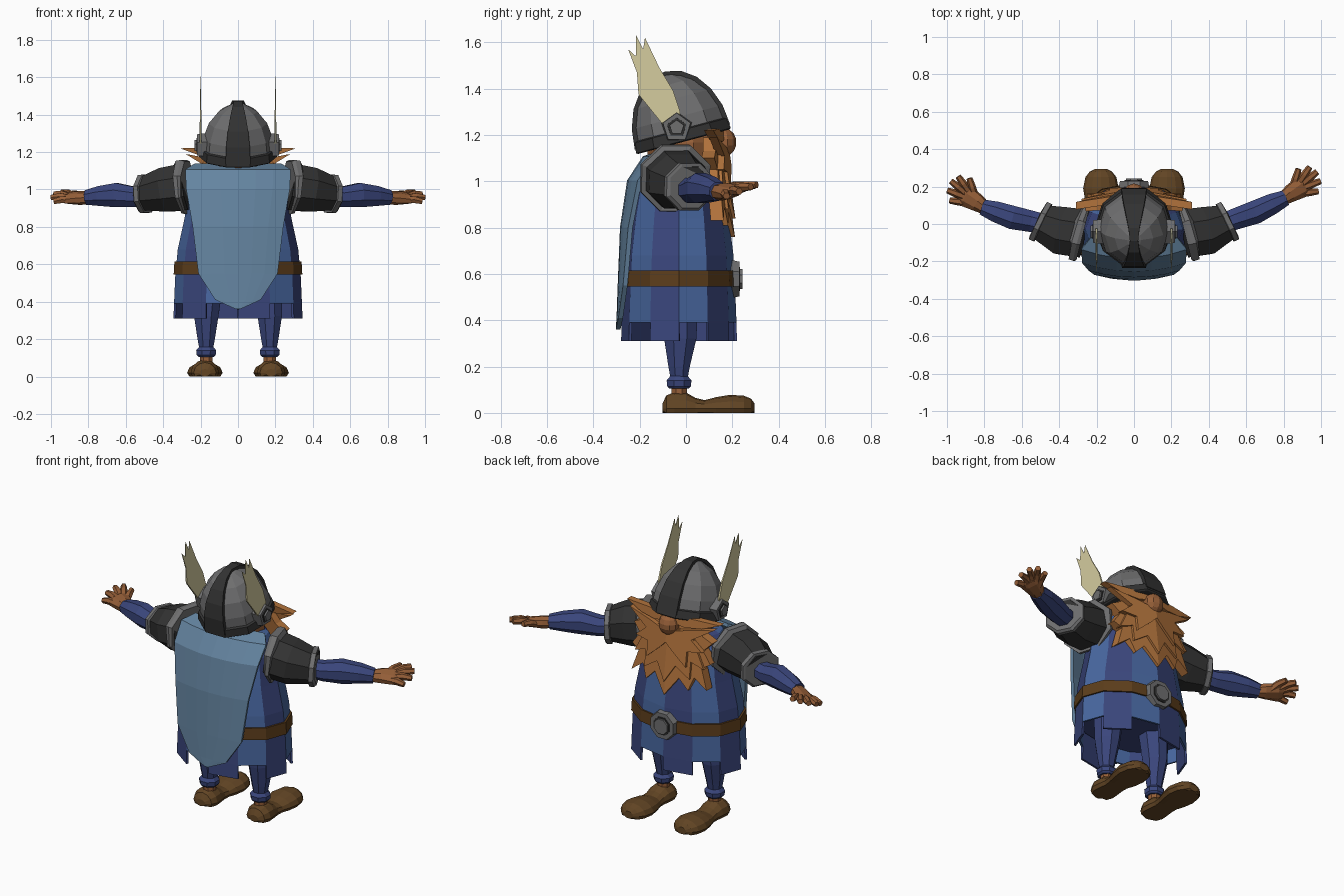
import bpy, bmesh, math
from mathutils import Vector

cube = bpy.data.objects.get("Cube")
if cube:
    bpy.data.objects.remove(cube, do_unlink=True)


def material(name, *rgb):
    m = bpy.data.materials.new(name)
    m.use_nodes = True
    c = [((v / 255 + 0.055) / 1.055) ** 2.4 for v in rgb] + [1]
    m.diffuse_color = c
    m.node_tree.nodes["Principled BSDF"].inputs["Base Color"].default_value = c
    return m


CAPE = material("cape_blue", 100, 132, 160)
FEATHER = material("feather_cream", 212, 203, 158)
STEEL = material("steel", 110, 110, 111)
IRON = material("dark_iron", 50, 50, 50)
SKIN = material("skin", 150, 95, 56)
HAIR = material("ginger_hair", 178, 115, 60)
BLUE = material("tunic_blue", 72, 103, 160)
NAVY = material("tunic_navy", 58, 70, 124)
BOOT = material("boot_brown", 98, 69, 36)
BELT = material("belt_brown", 92, 61, 27)


def finish(name, bm, mats, rule=None, thick=0, offset=-1):
    bmesh.ops.recalc_face_normals(bm, faces=bm.faces)
    if rule:
        for f in bm.faces:
            f.material_index = rule(f.calc_center_median())
    mesh = bpy.data.meshes.new(name)
    bm.to_mesh(mesh)
    bm.free()
    for m in mats:
        mesh.materials.append(m)
    ob = bpy.data.objects.new(name, mesh)
    bpy.context.collection.objects.link(ob)
    if thick:
        mod = ob.modifiers.new("thickness", "SOLIDIFY")
        mod.thickness = thick
        mod.offset = offset


def skin_rings(rings, closed=True, start=True):
    """Bridge point rings (or open rows) into a bmesh."""
    bm = bmesh.new()
    vs = [[bm.verts.new(p) for p in r] for r in rings]
    n = len(rings[0])
    for a, b in zip(vs, vs[1:]):
        for i in range(n if closed else n - 1):
            j = (i + 1) % n
            bm.faces.new((a[i], a[j], b[j], b[i]))
    if closed:
        if start:
            bm.faces.new(vs[0])
        bm.faces.new(vs[-1])
    return bm


def tube(name, stations, mat, n=8, side=1, roll=0):
    """Stations are x, y, z, horizontal radius, vertical radius."""
    pts = [Vector((s[0] * side, s[1], s[2])) for s in stations]
    rings = []
    for k, (p, s) in enumerate(zip(pts, stations)):
        t = (pts[min(k + 1, len(pts) - 1)] - pts[max(k - 1, 0)]).normalized()
        ref = Vector((0, 1, 0)) if abs(t.z) > 0.9 else Vector((0, 0, 1))
        u = t.cross(ref).normalized()
        w = u.cross(t)
        r = roll * side
        u, w = u * math.cos(r) - w * math.sin(r), w * math.cos(r) + u * math.sin(r)
        angles = [math.tau * (i + 0.5) / n - math.pi / 2 for i in range(n)]
        rings.append([p + u * s[3] * math.cos(a) + w * s[4] * math.sin(a) for a in angles])
    finish(name, skin_rings(rings), [mat])


def plate(name, outline, place, mat):
    """Extrude a flat outline, then bend it with place(a, b, depth 0..1)."""
    bm = bmesh.new()
    face = bm.faces.new([bm.verts.new((a, b, 0)) for a, b in outline])
    ext = bmesh.ops.extrude_face_region(bm, geom=[face], use_keep_orig=True)
    for v in ext["geom"]:
        if isinstance(v, bmesh.types.BMVert):
            v.co.z = 1
    bmesh.ops.triangulate(bm, faces=[f for f in bm.faces if len(f.verts) > 4])
    for v in bm.verts:
        v.co = place(*v.co)
    finish(name, bm, [mat])


def ball(name, centre, radii, mat):
    bm = bmesh.new()
    bmesh.ops.create_uvsphere(bm, u_segments=10, v_segments=7, radius=1)
    for v in bm.verts:
        v.co = Vector([c + r * a for c, r, a in zip(centre, radii, v.co)])
    finish(name, bm, [mat])


def oval(z, rx, ry):
    return [(rx * math.cos(math.tau * i / 12), ry * math.sin(math.tau * i / 12) - 0.03, z)
            for i in range(12)]


# Tunic: twelve alternating panels, the navy ones hanging lower
def panel(c):
    return int(math.floor(math.atan2(c.y + 0.03, c.x) / (math.pi / 6))) % 2


body = [(0.31, 0.345, 0.25), (0.39, 0.342, 0.248), (0.545, 0.335, 0.242), (0.68, 0.322, 0.235),
        (0.84, 0.287, 0.215), (1.0, 0.26, 0.185), (1.09, 0.2, 0.15), (1.13, 0.11, 0.1)]
bm = skin_rings([oval(*r) for r in body], start=False)
short = [f for f in bm.faces if f.calc_center_median().z < 0.38
         and panel(f.calc_center_median()) == 0]
bmesh.ops.delete(bm, geom=short, context="FACES")
finish("tunic", bm, [BLUE, NAVY], panel, 0.012)
finish("tunic_lining", skin_rings([oval(0.47, 0.32, 0.225), oval(0.49, 0.32, 0.225)]), [NAVY])
finish("belt", skin_rings([oval(0.545, 0.344, 0.252), oval(0.615, 0.34, 0.248)]), [BELT])
for name, r, y, mat in (("buckle_rim", 0.09, 0.23, STEEL), ("buckle_inset", 0.062, 0.234, IRON),
                        ("buckle_boss", 0.052, 0.243, STEEL)):
    tube(name, [(0, 0.19, 0.578, r, r), (0, y, 0.578, r * 0.9, r * 0.9)], mat)

# Cape: rows of height, half width, middle y, edge y
rows = [(1.13, 0.23, -0.09, -0.07), (1.1, 0.28, -0.18, -0.13), (1.0, 0.275, -0.245, -0.2),
        (0.8, 0.24, -0.275, -0.24), (0.55, 0.21, -0.285, -0.262),
        (0.41, 0.12, -0.29, -0.282), (0.36, 0.01, -0.293, -0.293)]
steps = [i / 3 for i in range(-3, 4)]
grid = [[(w * t, m + (e - m) * t * t, z) for t in steps] for z, w, m, e in rows]
finish("cape", skin_rings(grid, closed=False), [CAPE], thick=0.02, offset=0)

# Head and nose
ball("head", (0, -0.015, 1.13), (0.165, 0.155, 0.17), SKIN)
ball("nose", (0, 0.162, 1.168), (0.06, 0.056, 0.062), SKIN)

# Beard, moustache and brows: jagged layers folded along the middle
layers = {
    "beard_lower": (0, 0.055, [(0, 0.76), (0.08, 0.87), (0.14, 0.81), (0.17, 0.89), (0.25, 0.83),
                               (0.21, 0.95), (0.26, 0.98), (0.21, 1.05), (0.26, 1.1),
                               (0.2, 1.13), (0.15, 1.19), (0, 1.19)]),
    "beard_upper": (0.013, 0.035, [(0, 0.84), (0.06, 0.94), (0.15, 0.88), (0.15, 0.98), (0.23, 0.95),
                                   (0.18, 1.05), (0.14, 1.15), (0, 1.15)]),
    "moustache": (0.028, 0.035, [(0, 1.07), (0.04, 1.03), (0.13, 0.95), (0.13, 1.04), (0.22, 1.05),
                                 (0.15, 1.11), (0.28, 1.19), (0.12, 1.16), (0, 1.13)]),
    "brow": (0.02, 0.04, [(0, 1.19), (0.1, 1.17), (0.2, 1.18), (0.31, 1.22), (0.15, 1.225),
                          (0, 1.22)]),
}
for name, (front, depth, outline) in layers.items():
    for s, label in ((1, "left"), (-1, "right")):
        plate(f"{name}_{label}", outline, lambda x, z, d: Vector(
            (s * x, 0.206 + front - 0.14 * (z - 0.8) - 0.16 * x - d * depth, z)), HAIR)

# Helmet: tilted ten-sided dome with a raised dark crest band and rim
tilt = math.radians(15)


def tilted(x, y, h):
    return (x, -0.015 + y * math.cos(tilt) - h * math.sin(tilt),
            1.19 + y * math.sin(tilt) + h * math.cos(tilt))


def helmet_ring(h, k):
    angles = [math.tau * (i + 0.5) / 10 + math.pi / 2 for i in range(10)]
    return [tilted(0.195 * k * math.cos(a), 0.208 * k * math.sin(a), h) for a in angles]


dome = [(0, 1.0), (0.09, 0.95), (0.17, 0.8), (0.235, 0.53), (0.272, 0.2), (0.278, 0.1)]
finish("helmet", skin_rings([helmet_ring(*r) for r in dome]), [STEEL])
finish("helmet_rim", skin_rings([helmet_ring(-0.02, 1.03), helmet_ring(-0.015, 1.07),
                                 helmet_ring(0.03, 1.04), helmet_ring(0.035, 0.98)]), [IRON])
crest = []
for i in range(-5, 6):
    a = math.pi / 2 * i / 5
    half = 0.022 + 0.045 * abs(math.sin(a)) ** 1.5
    crest.append([tilted(x, 0.203 * math.sin(a), 0.284 * math.cos(a)) for x in (-half, half)])
finish("helmet_crest", skin_rings(crest, closed=False), [IRON], thick=0.02, offset=0)

wing = [(-0.1, 1.245), (-0.03, 1.27), (-0.025, 1.3), (-0.055, 1.39), (-0.115, 1.49), (-0.177, 1.62),
        (-0.185, 1.57), (-0.215, 1.63), (-0.217, 1.54), (-0.25, 1.57), (-0.212, 1.47), (-0.205, 1.375)]
shoulder = [(0.28, -0.05, 1.015, 0.14, 0.135), (0.39, -0.035, 0.998, 0.138, 0.128),
            (0.505, 0.012, 0.975, 0.1, 0.095)]
arm = [(0.44, -0.01, 0.97, 0.055, 0.05), (0.55, 0.025, 0.96, 0.062, 0.058),
       (0.65, 0.055, 0.97, 0.068, 0.07), (0.74, 0.095, 0.965, 0.06, 0.057),
       (0.81, 0.125, 0.957, 0.045, 0.042)]
palm = [(0.79, 0.115, 0.955, 0.034, 0.034), (0.84, 0.15, 0.955, 0.05, 0.036),
        (0.9, 0.185, 0.955, 0.063, 0.028), (0.925, 0.197, 0.955, 0.05, 0.018)]
fingers = {"thumb": (0.85, 0.18, 0.88, 0.28), "first": (0.885, 0.21, 0.94, 0.29),
           "middle": (0.9, 0.2, 0.98, 0.265), "ring": (0.905, 0.18, 0.998, 0.215),
           "little": (0.895, 0.15, 0.985, 0.16)}
leg = [(0.17, -0.03, 0.12, 0.034, 0.034), (0.17, -0.03, 0.2, 0.05, 0.05),
       (0.17, -0.025, 0.32, 0.07, 0.075), (0.16, -0.025, 0.48, 0.085, 0.085)]
boot = [(-0.102, 0.03, 0.04), (-0.085, 0.06, 0.075), (-0.05, 0.076, 0.09), (0.0, 0.072, 0.088),
        (0.04, 0.066, 0.065), (0.08, 0.07, 0.055), (0.13, 0.085, 0.068), (0.19, 0.095, 0.078),
        (0.25, 0.083, 0.074), (0.28, 0.06, 0.062), (0.295, 0.03, 0.042)]

# Both arms reach sideways, one swung a little further back
for s, label, swing in ((1, "left", 0.015), (-1, "right", -0.035)):
    def swung(stations):
        return [(x, y + swing * min(1, (x - 0.44) / 0.36), *rest) for x, y, *rest in stations]

    # Helmet bosses and feather wings
    for name, x, r, mat in (("wing_boss", 0.218, 0.07, STEEL), ("wing_boss_inset", 0.222, 0.048, IRON),
                            ("wing_boss_centre", 0.232, 0.036, STEEL)):
        tube(f"{name}_{label}", [(0.165, -0.04, 1.232, r, r), (x, -0.04, 1.232, r * 0.9, r * 0.9)],
             mat, 5, s)
    plate(f"wing_{label}", wing, lambda y, z, d: Vector(
        (s * (0.2 + (d - 0.5) * 0.03 * (1.66 - z)), y, z)), FEATHER)

    # Shoulder guard with its two rims
    tube(f"shoulder_guard_{label}", shoulder, IRON, 8, s)
    tube(f"shoulder_inner_rim_{label}", [(0.272, -0.052, 1.014, 0.155, 0.147), (0.28, -0.05, 1.014, 0.166, 0.156),
         (0.3, -0.044, 1.012, 0.166, 0.154), (0.304, -0.043, 1.011, 0.13, 0.13)], STEEL, 8, s)
    tube(f"shoulder_outer_rim_{label}", [(0.483, 0.004, 0.978, 0.1, 0.095), (0.487, 0.006, 0.978, 0.12, 0.11),
         (0.51, 0.017, 0.976, 0.12, 0.11), (0.516, 0.02, 0.976, 0.106, 0.098)], STEEL, 8, s)

    # Sleeve, hand and fingers, the thumb side tipped up
    tube(f"sleeve_{label}", swung(arm), NAVY, 8, s)
    tube(f"palm_{label}", swung(palm), SKIN, 8, s, math.radians(18))
    for name, (x, y, tx, ty) in fingers.items():
        root, tip = 0.957 + 0.38 * (y - 0.19), 0.955 + 0.38 * (ty - 0.21)
        tube(f"{name}_finger_{label}", swung([
            (x, y, root, 0.022, 0.022),
            ((x + tx) / 2, (y + ty) / 2, (root + tip) / 2 + 0.007, 0.021, 0.021),
            (tx, ty, tip, 0.016, 0.016)]), SKIN, 6, s)

    # Trouser leg, cuff, ankle and boot
    tube(f"trouser_leg_{label}", leg, NAVY, 8, s)
    tube(f"trouser_cuff_{label}", [(0.17, -0.03, z, r, r) for z, r in
         ((0.105, 0.045), (0.115, 0.055), (0.14, 0.058), (0.16, 0.04))], NAVY, 8, s)
    tube(f"ankle_{label}", [(0.17, -0.03, 0.06, 0.036, 0.036), (0.17, -0.03, 0.12, 0.036, 0.036)], SKIN, 8, s)
    rings = [[(s * (0.177 + w * math.cos(a)), y, max(0, 0.02 + (h - 0.02) * math.sin(a)))
              for a in [math.tau * i / 12 for i in range(12)]] for y, w, h in boot]
    finish(f"boot_{label}", skin_rings(rings), [BOOT])
